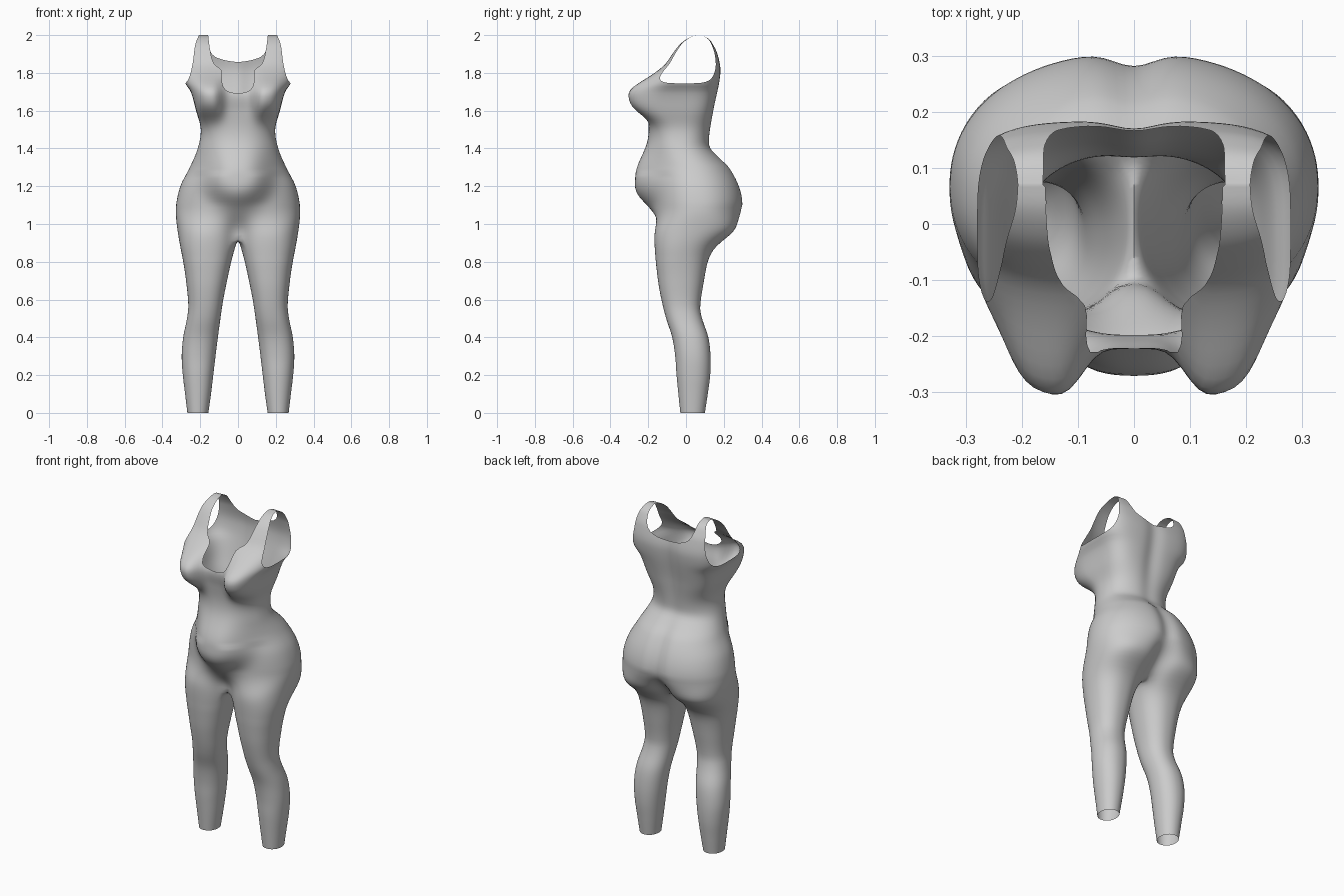
import bpy, bmesh
from math import sin, cos, pi, exp, radians, hypot

if "Cube" in bpy.data.objects:
    bpy.data.objects.remove(bpy.data.objects["Cube"])


def curve(*keys):
    """Smooth interpolation through (z, value) keys."""
    def slope(i):
        a, b = keys[max(i - 1, 0)], keys[min(i + 1, len(keys) - 1)]
        return (b[1] - a[1]) / (b[0] - a[0])

    def value(z):
        if z <= keys[0][0]:
            return keys[0][1]
        for i in range(len(keys) - 1):
            (a, u), (b, v) = keys[i], keys[i + 1]
            if z <= b:
                h = b - a
                t = (z - a) / h
                s = t * t * (3 - 2 * t)
                return (u + (v - u) * s + h * t * (1 - t)
                        * (slope(i) * (1 - t) - slope(i + 1) * t))
        return keys[-1][1]
    return value


# Body outline by height
outer = curve((0, .268), (.1, .28), (.2, .292), (.3, .298), (.4, .29), (.5, .27), (.57, .263),
              (.7, .275), (.8, .29), (.9, .31), (1, .325), (1.08, .33), (1.2, .305), (1.3, .255),
              (1.4, .213), (1.5, .197), (1.6, .222), (1.7, .25), (1.75, .282), (1.8, .29), (2, .285))
inner = curve((0, .157), (.1, .143), (.2, .131), (.35, .113), (.5, .093), (.6, .078), (.7, .058),
              (.8, .036), (.9, .009), (.93, 0), (1.2, 0))
front = curve((0, -.03), (.2, -.05), (.3, -.057), (.4, -.073), (.5, -.105), (.6, -.13), (.7, -.148),
              (.9, -.168), (1.1, -.17), (1.2, -.172), (1.3, -.166), (1.4, -.175), (1.5, -.19),
              (1.6, -.208), (1.69, -.222), (1.75, -.19), (1.8, -.155), (1.85, -.108), (1.9, -.074),
              (1.95, -.035), (1.98, .004), (1.995, .038), (2, .07))
back = curve((0, .1), (.1, .115), (.2, .128), (.3, .13), (.4, .118), (.5, .085), (.56, .075),
             (.7, .095), (.8, .115), (.86, .138), (.9, .175), (.95, .25), (1, .285), (1.1, .305),
             (1.2, .287), (1.3, .235), (1.35, .183), (1.4, .135), (1.45, .127), (1.6, .147),
             (1.8, .183), (1.9, .168), (1.95, .145), (1.98, .122), (1.995, .092), (2, .07))
groove = curve((.93, .02), (1, .04), (1.1, .024), (1.3, .02), (1.4, .008), (1.7, .014), (1.9, .01), (1.95, 0))
boxiness = curve((0, 2.1), (.9, 2.3), (1.1, 2.2), (1.45, 2.3), (1.65, 3.6), (1.9, 4), (2, 4))
split = curve((0, 10), (.5, 20), (.8, 45), (.93, 55), (1.2, 55))

# Garment openings: half widths by height
neck_front = curve((1.69, -.02), (1.697, .04), (1.72, .074), (1.76, .085), (1.815, .088),
                   (1.85, .128), (1.93, .149), (2, .158))
neck_back = curve((1.855, -.02), (1.863, .05), (1.88, .11), (1.9, .138), (1.95, .158), (2, .162))
arm_edge = curve((1.73, .3), (1.75, .274), (1.78, .257), (1.85, .24), (1.95, .226), (2, .207))

CROTCH, OUT, IN = .93, 56, 24


def oval(z, angle, cx, half):
    p = boxiness(z)
    c, s = cos(angle), sin(angle)
    r = (abs(c) ** p + abs(s) ** p) ** (-1 / p)
    mid, depth = (front(z) + back(z)) / 2, (back(z) - front(z)) / 2
    return cx + half * c * r, mid + depth * s * r


def leg_point(z, angle):
    return oval(z, angle, (outer(z) + inner(z)) / 2, (outer(z) - inner(z)) / 2)


def add_bulges(x, y, z, s):
    """Belly, bust and the groove down the back."""
    ahead = max(0, min(1, -s / .35))
    if z < 1.26:
        belly = exp(-hypot(x / .165, (z - 1.26) / .16) ** 4)
    else:
        belly = exp(-abs(x / .165) ** 3 - ((z - 1.26) / .15) ** 2)
    dx = x - .155
    bust = exp(-abs(dx / (.09 if dx > 0 else .072)) ** 3 - abs((z - 1.67) / .105) ** 3)
    y -= ahead * (.1 * belly + .09 * bust)
    if s > 0:
        y -= groove(z) * exp(-(x / .05) ** 2)
    return y


def outer_row(z):
    t = max(0, min(1, (z - CROTCH) / .15))
    t = t * t * (3 - 2 * t)
    row = []
    for j in range(OUT + 1):
        u = 2 * j / OUT - 1
        x, y = leg_point(z, u * (pi / 2 + radians(split(z))))
        if z >= CROTCH:
            tx, ty = oval(z, u * pi / 2, 0, outer(z))
            x, y = x + (tx - x) * t, y + (ty - y) * t
            if j in (0, OUT):
                x = 0
            y = add_bulges(x, y, z, sin(u * pi / 2))
        row.append((max(x, 0), y, z))
    return row


def inner_row(z, ends):
    row = []
    for j in range(1, IN):
        d = radians(split(z))
        x, y = leg_point(z, pi / 2 + d + (pi - 2 * d) * j / IN)
        if z >= CROTCH:
            x = 0
        row.append((x, y, z))
    return row


def skin(bm, rows, side, closed):
    grid = [[bm.verts.new((side * x, y, z)) for x, y, z in row] for row in rows]
    n = len(rows[0])
    for a, b in zip(grid, grid[1:]):
        for j in range(n if closed else n - 1):
            k = (j + 1) % n
            quad = [a[j], a[k], b[k], b[j]]
            bm.faces.new(quad if side > 0 else quad[::-1])


def cut_away(bm, inside):
    """Trim the surface along the curve where inside() changes sign."""
    fresh = []
    for e in list(bm.edges):
        a, b = e.verts
        if inside(a.co) * inside(b.co) >= 0:
            continue
        lo, hi = 0, 1
        for _ in range(24):
            m = (lo + hi) / 2
            if inside(a.co) * inside(a.co.lerp(b.co, m)) > 0:
                lo = m
            else:
                hi = m
        fresh.append(bmesh.utils.edge_split(e, a, lo)[1])
    bmesh.ops.connect_verts(bm, verts=fresh)
    gone = [f for f in bm.faces if inside(f.calc_center_median()) > 0]
    bmesh.ops.delete(bm, geom=gone, context='FACES')


def neck(co):
    middle = (front(co.z) + back(co.z)) / 2
    width = neck_front if co.y < middle else neck_back
    return width(co.z) - abs(co.x)


def arm(co):
    return abs(co.x) - arm_edge(co.z) if co.z > 1.7 else -1


# Legs and torso, skinned on both sides and welded on the centre line
bm = bmesh.new()
leg_levels = [CROTCH * i / 42 for i in range(43)]
torso_levels = [CROTCH + (1.9 - CROTCH) * i / 56 for i in range(57)]
torso_levels += [1.9 + .1 * sin(pi / 2 * i / 14) for i in range(1, 15)]
for side in (1, -1):
    skin(bm, [outer_row(z) + inner_row(z, None) for z in leg_levels], side, True)
    skin(bm, [outer_row(z) for z in torso_levels], side, False)
bmesh.ops.remove_doubles(bm, verts=bm.verts, dist=.0003)

# Soften the crotch and hips
for _ in range(8):
    soft = [v for v in bm.verts if .8 < v.co.z < 1.1]
    bmesh.ops.smooth_vert(bm, verts=soft, factor=.5, use_axis_x=True, use_axis_y=True, use_axis_z=True)

# Neckline and armholes
cut_away(bm, neck)
cut_away(bm, arm)
loose = [v for v in bm.verts if not v.link_faces]
bmesh.ops.delete(bm, geom=loose, context='VERTS')

mesh = bpy.data.meshes.new("bodysuit")
bm.to_mesh(mesh)
bm.free()
suit = bpy.data.objects.new("bodysuit", mesh)
bpy.context.collection.objects.link(suit)

grey = bpy.data.materials.new("plain grey")
grey.use_nodes = True
colour = (.6, .6, .6, 1)
grey.diffuse_color = colour
grey.node_tree.nodes["Principled BSDF"].inputs["Base Color"].default_value = colour
mesh.materials.append(grey)

bpy.context.view_layer.objects.active = suit
suit.select_set(True)
bpy.ops.object.shade_smooth_by_angle(angle=radians(60))
